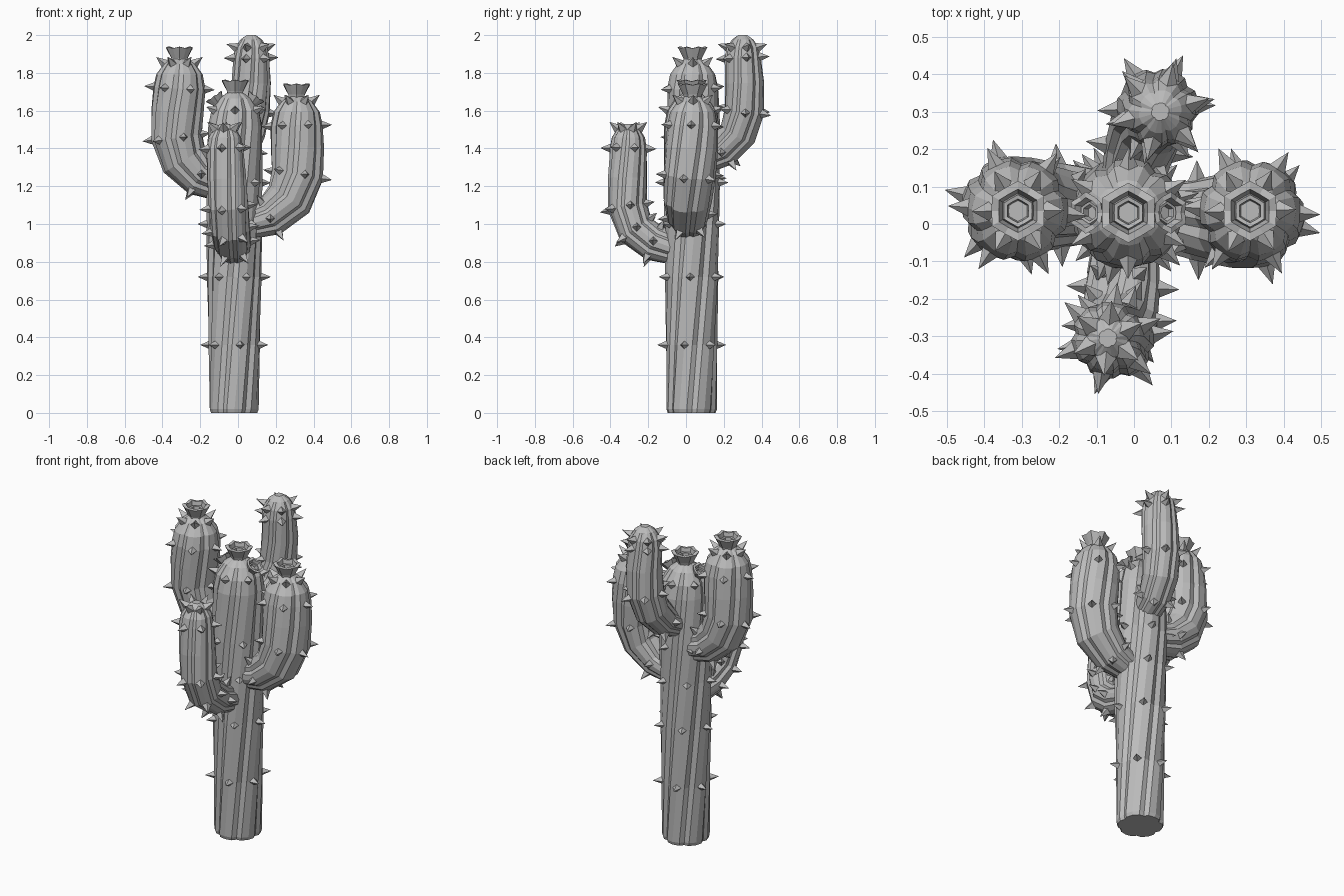
import bpy, bmesh, math
from mathutils import Vector, Matrix

cube = bpy.data.objects.get("Cube")
if cube:
    bpy.data.objects.remove(cube)

mat = bpy.data.materials.new("plain grey")
mat.use_nodes = True
GREY = (0.5, 0.5, 0.5, 1)
mat.diffuse_color = GREY
mat.node_tree.nodes["Principled BSDF"].inputs["Base Color"].default_value = GREY

RIBS = 6
TWIST = 0.65
# One rib: fraction of its pitch, share of the radius (broad crest, narrow groove)
RIB = ((-0.3, 0.985), (0.0, 1.0), (0.3, 0.985), (0.5, 0.88))


def finish(name, bm):
    bmesh.ops.recalc_face_normals(bm, faces=bm.faces)
    mesh = bpy.data.meshes.new(name)
    bm.to_mesh(mesh)
    bm.free()
    mesh.materials.append(mat)
    obj = bpy.data.objects.new(name, mesh)
    bpy.context.collection.objects.link(obj)
    return obj


def skin(bm, rings):
    """Bridge equal rings of points and cap both ends."""
    rows = [[bm.verts.new(p) for p in ring] for ring in rings]
    n = len(rows[0])
    for a, b in zip(rows, rows[1:]):
        for i in range(n):
            j = (i + 1) % n
            bm.faces.new((a[i], a[j], b[j], b[i]))
    bm.faces.new(rows[0][::-1])
    bm.faces.new(rows[-1])


def stem(name, path, dome, spiny):
    """Twisted ribbed tube along (x, y, z, radius) with a domed tip and rings of spines."""
    pts = [(Vector(p[:3]), p[3]) for p in path]
    end, r = pts[-1]
    for t in (0.45, 0.8, 1.0):
        shrink = 0.25 if t == 1 else math.sqrt(1 - t * t)
        pts.append((end + Vector((0, 0, dome * t)), r * shrink))
    rings, spines = [], bmesh.new()
    side, last, travel = None, None, 0
    for k, (c, r) in enumerate(pts):
        a, b = pts[max(k - 1, 0)][0], pts[min(k + 1, len(pts) - 1)][0]
        tan = (b - a).normalized()
        if side is None:
            ref = Vector((0, 1, 0)) if abs(tan.y) < 0.7 else Vector((1, 0, 0))
            side = (ref - tan * ref.dot(tan)).normalized()
        else:
            side = last.rotation_difference(tan) @ side
            travel += (c - a).length
        last = tan
        up = tan.cross(side)

        def around(turn):
            ang = math.tau * turn / RIBS + TWIST * travel
            return side * math.cos(ang) + up * math.sin(ang)

        rings.append([c + around(i + f) * r * s for i in range(RIBS) for f, s in RIB])
        # spines sit on the rib crests, tilted up on the dome
        if k in spiny:
            lift = 0.35 if k == len(path) else 0.8 if k > len(path) else 0.0
            for i in range(RIBS):
                d = around(i)
                out = (d + tan * lift).normalized()
                pos = c + d * r * 0.94 + out * 0.026
                rot = out.to_track_quat('Z', 'Y').to_matrix().to_4x4()
                bmesh.ops.create_cone(spines, cap_ends=True, segments=4,
                                      radius1=0.028, radius2=0, depth=0.064,
                                      matrix=Matrix.Translation(pos) @ rot)
    bm = bmesh.new()
    skin(bm, rings)
    finish(name, bm)
    finish(name + "_spines", spines)


def flower(name, pos, lean=0, size=1):
    """Hexagonal cup with a slightly jagged rim and a small inner cup."""
    profile = [(0.04, -0.02), (0.05, 0.015), (0.08, 0.065), (0.058, 0.066),
               (0.047, 0.025), (0.043, 0.05), (0.032, 0.048), (0.028, 0.02)]
    rings = []
    for k, (r, z) in enumerate(profile):
        ring = []
        for i in range(12):
            ang = math.tau * i / 12 + math.pi / 6
            corner = i % 2 == 0
            jag = 0.008 if corner and k in (2, 3) else 0
            rr = r if corner else r * 0.88
            ring.append(Vector((rr * math.cos(ang), rr * math.sin(ang), z + jag)))
        rings.append(ring)
    bm = bmesh.new()
    skin(bm, rings)
    obj = finish(name, bm)
    obj.location = pos
    obj.rotation_euler.y = lean
    obj.scale = (size, size, size)


# Main trunk
stem("trunk", [(-0.02, 0.03, 0, 0.127), (-0.02, 0.03, 0.02, 0.134),
               (-0.02, 0.03, 0.36, 0.138), (-0.02, 0.03, 0.72, 0.145),
               (-0.02, 0.03, 1.0, 0.148), (-0.02, 0.03, 1.22, 0.152),
               (-0.015, 0.03, 1.52, 0.146)], 0.18, (2, 3, 4, 5, 7))

# Four curved arms
stem("right_arm", [(-0.06, 0.05, 1.2, 0.09), (-0.2, 0.05, 1.255, 0.115),
                   (-0.285, 0.05, 1.34, 0.13), (-0.325, 0.045, 1.46, 0.138),
                   (-0.32, 0.04, 1.6, 0.14), (-0.31, 0.035, 1.72, 0.138)],
     0.16, (1, 3, 5, 7))
stem("left_arm", [(0.03, 0.02, 0.99, 0.08), (0.17, 0.01, 1.04, 0.11),
                  (0.27, 0.01, 1.13, 0.13), (0.315, 0.02, 1.26, 0.14),
                  (0.315, 0.03, 1.4, 0.142), (0.31, 0.035, 1.52, 0.138)],
     0.16, (1, 3, 5, 7))
stem("front_arm", [(-0.02, -0.03, 0.86, 0.085), (-0.03, -0.17, 0.9, 0.1),
                   (-0.04, -0.265, 0.97, 0.104), (-0.05, -0.31, 1.09, 0.106),
                   (-0.06, -0.31, 1.24, 0.105), (-0.07, -0.305, 1.4, 0.099)],
     0.13, (1, 2, 3, 5, 7))
stem("back_arm", [(-0.01, 0.09, 1.34, 0.08), (0.015, 0.2, 1.395, 0.095),
                  (0.04, 0.275, 1.48, 0.104), (0.06, 0.31, 1.6, 0.108),
                  (0.07, 0.31, 1.75, 0.105), (0.07, 0.3, 1.88, 0.097)],
     0.12, (1, 3, 5, 6))

# Flowers on the crowns, with two small tilted ones on the trunk
flower("trunk_flower", (-0.015, 0.03, 1.69))
flower("right_arm_flower", (-0.31, 0.035, 1.865))
flower("left_arm_flower", (0.31, 0.035, 1.67))
for sign, label in ((-1, "right"), (1, "left")):
    flower(label + "_small_flower", (-0.015 + sign * 0.085, 0.03, 1.635),
           sign * 0.6, 0.7)
